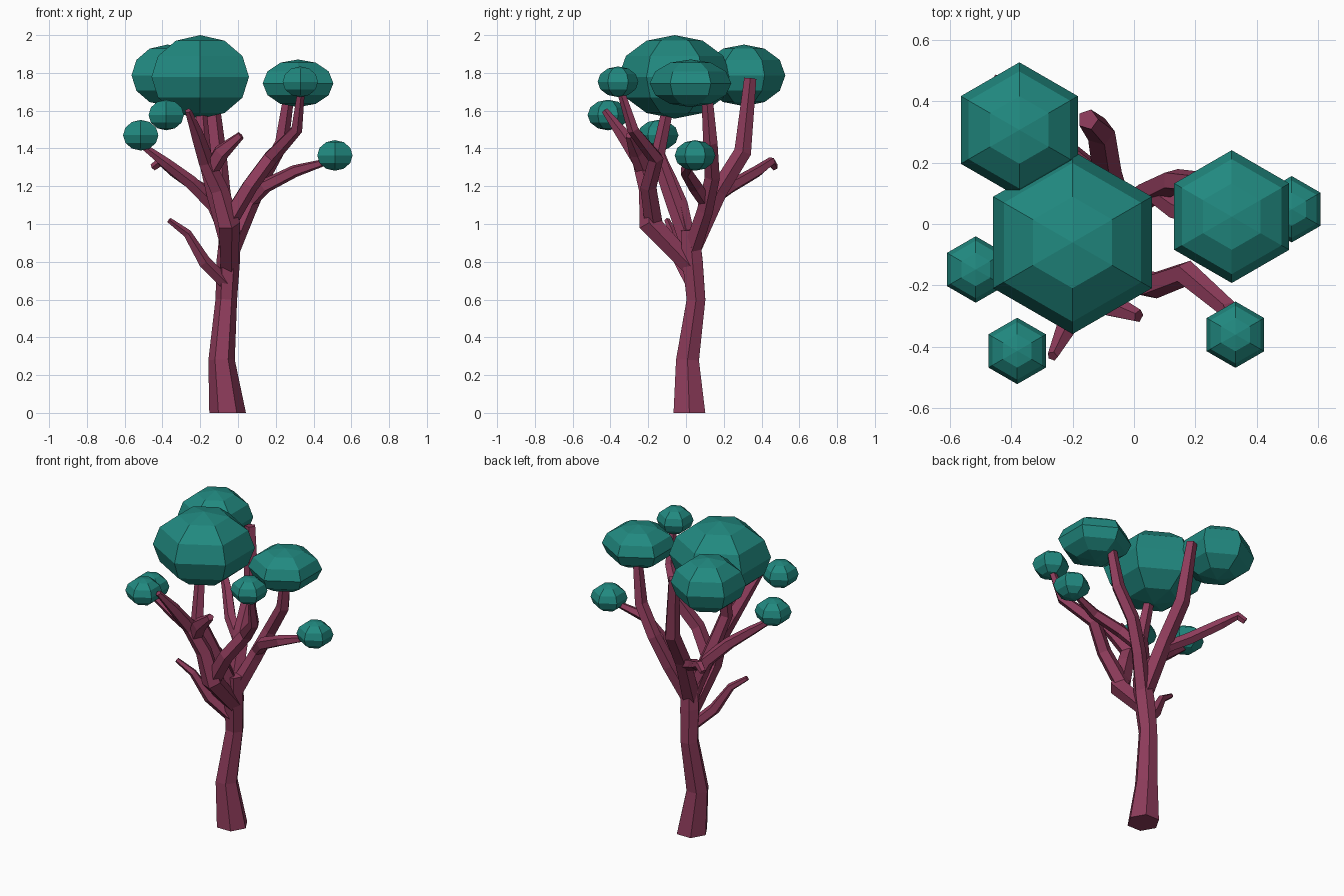
import bpy, bmesh, math
from mathutils import Vector, Matrix

if "Cube" in bpy.data.objects:
    bpy.data.objects.remove(bpy.data.objects["Cube"])


def material(name, rgb):
    m = bpy.data.materials.new(name)
    m.diffuse_color = (*rgb, 1)
    m.use_nodes = True
    m.node_tree.nodes["Principled BSDF"].inputs["Base Color"].default_value = m.diffuse_color
    return m


BARK = material("bark", (0.27, 0.045, 0.105))
LEAF = material("leaf", (0.015, 0.25, 0.215))


def finish(bm, name, mat):
    bmesh.ops.recalc_face_normals(bm, faces=bm.faces)
    me = bpy.data.meshes.new(name)
    bm.to_mesh(me)
    bm.free()
    me.materials.append(mat)
    ob = bpy.data.objects.new(name, me)
    bpy.context.collection.objects.link(ob)
    return ob


def limb(name, path, sides=5):
    """Flat-sided tapered tube through points (x, y, z, radius)."""
    pts = [Vector(p[:3]) for p in path]
    segs = [(b - a).normalized() for a, b in zip(pts, pts[1:])]
    tangents = [segs[0]] + [(a + b).normalized() for a, b in zip(segs, segs[1:])] + [segs[-1]]
    if name == "trunk":
        tangents[0] = Vector((0, 0, 1))
    bm = bmesh.new()
    last, u, rings = Vector((0, 0, 1)), Vector((1, 0, 0)), []
    for p, t, (*_, r) in zip(pts, tangents, path):
        u = last.rotation_difference(t) @ u
        v, last = t.cross(u), t
        angles = [2 * math.pi * i / sides for i in range(sides)]
        rings.append([bm.verts.new(p + r * (math.cos(a) * u + math.sin(a) * v)) for a in angles])
    for lo, hi in zip(rings, rings[1:]):
        for i in range(sides):
            j = (i + 1) % sides
            bm.faces.new((lo[i], lo[j], hi[j], hi[i]))
    bm.faces.new(rings[0][::-1])
    bm.faces.new(rings[-1])
    return finish(bm, name, BARK)


def foliage(name, centre, radius, half_height):
    """Squashed six-sided ball with corners pointing front and back."""
    bm = bmesh.new()
    bmesh.ops.create_uvsphere(bm, u_segments=6, v_segments=6, radius=1)
    corner = max(bm.verts, key=lambda v: v.co.xy.length).co
    turn = math.pi / 2 - math.atan2(corner.y, corner.x)
    bm.transform(Matrix.Translation(centre)
                 @ Matrix.Diagonal((radius, radius, half_height, 1))
                 @ Matrix.Rotation(turn, 4, 'Z'))
    return finish(bm, name, LEAF)


# Trunk
limb("trunk", [(-.055, .018, 0, .097), (-.087, .008, .28, .07), (-.062, .053, .6, .057),
               (-.052, .035, .8, .062), (-.04, .02, .97, .055)], 6)

# Low twig on the left
limb("low_twig", [(-.06, .03, .68, .035), (-.18, -.03, .8, .036),
                  (-.27, -.07, .95, .024), (-.365, -.1, 1.02, .015)])

# Front limb with its forks
limb("front_limb", [(-.05, .04, .76, .05), (-.05, -.19, 1.0, .062), (-.1, -.2, 1.18, .05),
                    (-.17, -.24, 1.33, .045), (-.22, -.34, 1.48, .035), (-.265, -.43, 1.6, .018)])
limb("front_stub", [(-.15, -.22, 1.28, .045), (-.09, -.26, 1.38, .045), (.015, -.3, 1.47, .022)])
limb("front_right_branch", [(-.06, -.17, 1.0, .05), (.06, -.2, 1.2, .045), (.17, -.16, 1.35, .043),
                            (.31, -.28, 1.5, .032), (.335, -.35, 1.72, .02)])

# Centre limb under the largest foliage
limb("centre_limb", [(-.05, .02, .88, .05), (-.13, -.08, 1.16, .045),
                     (-.18, -.15, 1.36, .04), (-.2, -.09, 1.64, .03)])

# Right limb with its forks
limb("right_limb", [(-.04, .03, .86, .05), (.05, .1, 1.07, .045), (.13, .14, 1.25, .042),
                    (.23, .13, 1.43, .04), (.27, .11, 1.7, .03)])
limb("right_branch", [(.07, .1, 1.12, .035), (.14, .05, 1.2, .04),
                      (.3, .0, 1.28, .034), (.47, .035, 1.33, .018)])

# Back limb with its fork
limb("back_limb", [(-.05, .02, .85, .055), (-.09, .17, 1.17, .05),
                   (-.11, .3, 1.38, .048), (-.15, .34, 1.77, .034)])
limb("back_branch", [(-.08, .13, 1.12, .035), (-.22, .24, 1.2, .036),
                     (-.34, .38, 1.28, .032), (-.41, .45, 1.33, .026), (-.45, .47, 1.3, .02)])

# Left branch
limb("left_branch", [(-.05, .01, .92, .042), (-.13, -.03, 1.1, .042), (-.25, -.08, 1.22, .038),
                     (-.38, -.12, 1.32, .03), (-.5, -.145, 1.41, .018)])

# Foliage balls
foliage("foliage_crown", (-.2, -.06, 1.779), .298, .221)
foliage("foliage_back_left", (-.373, .306, 1.787), .22, .163)
foliage("foliage_right", (.318, .024, 1.745), .216, .126)
SMALL = {"far_right": (.513, .048, 1.363), "left": (-.515, -.148, 1.47),
         "front_left": (-.38, -.413, 1.577), "front_right": (.33, -.36, 1.753)}
for place, centre in SMALL.items():
    foliage("foliage_" + place, centre, .108, .081)
